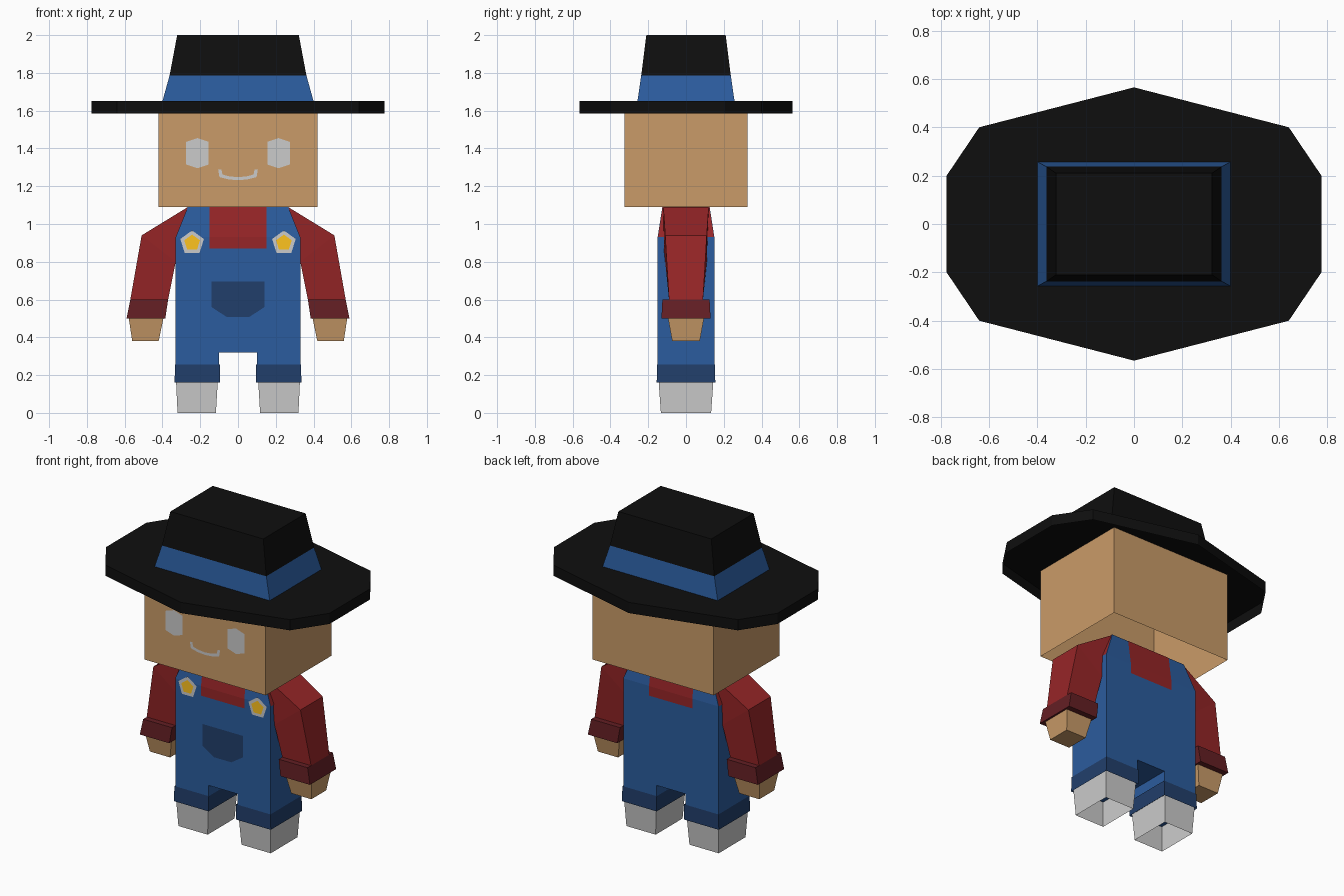
import bpy, bmesh, math

if "Cube" in bpy.data.objects:
    bpy.data.objects.remove(bpy.data.objects["Cube"])

COLORS = {
    "skin": (.59, .33, .14), "black": (.0045, .0045, .0045), "blue": (.024, .107, .342),
    "navy": (.0153, .049, .147), "red": (.307, .0185, .02), "maroon": (.126, .0135, .0175),
    "gold": (1, .55, .0135),
}
MATS = {}
for key, rgb in COLORS.items():
    MATS[key] = bpy.data.materials.new(key)
    MATS[key].diffuse_color = (*rgb, 1)


def finish(name, bm, color):
    me = bpy.data.meshes.new(name)
    bm.to_mesh(me)
    bm.free()
    if color:
        me.materials.append(MATS[color])
    ob = bpy.data.objects.new(name, me)
    bpy.context.collection.objects.link(ob)
    return ob


def loft(name, sections, color=None, side=1, caps=(0, 0)):
    """Bridge four-sided sections (xa, za, xb, zb, half depth); caps close first / last end."""
    bm = bmesh.new()
    rings = [[bm.verts.new((side * x, y, z)) for x, y, z in
              ((xa, -d, za), (xa, d, za), (xb, d, zb), (xb, -d, zb))]
             for xa, za, xb, zb, d in sections]
    for a, b in zip(rings, rings[1:]):
        for i in range(4):
            j = (i + 1) % 4
            bm.faces.new((a[i], a[j], b[j], b[i]))
    for ring, closed in zip((rings[0], rings[-1]), caps):
        if closed:
            bm.faces.new(ring)
    bmesh.ops.recalc_face_normals(bm, faces=bm.faces)
    return finish(name, bm, color)


def block(name, levels, color=None, caps=(0, 0)):
    """Centred tapered block from (z, half width, half depth) levels."""
    return loft(name, [(-x, z, x, z, d) for z, x, d in levels], color, 1, caps)


def prism(name, pts, start, depth, color=None, flat=False, skip=None):
    """Extrude an outline along y, or along z when flat; skip removes faces by centre."""
    bm = bmesh.new()
    f = bm.faces.new([bm.verts.new((u, v, start) if flat else (u, start, v)) for u, v in pts])
    ext = bmesh.ops.extrude_face_region(bm, geom=[f])["geom"]
    move = (0, 0, depth) if flat else (0, depth, 0)
    bmesh.ops.translate(bm, verts=[g for g in ext if isinstance(g, bmesh.types.BMVert)], vec=move)
    bmesh.ops.recalc_face_normals(bm, faces=bm.faces)
    if skip:
        gone = [f for f in bm.faces if skip(f.calc_center_median())]
        bmesh.ops.delete(bm, geom=gone, context='FACES')
    return finish(name, bm, color)


def sheet(name, outlines, out, color=None):
    """Flat faces from 3D outlines, all facing the direction out."""
    bm = bmesh.new()
    for pts in outlines:
        f = bm.faces.new([bm.verts.new(p) for p in pts])
        f.normal_update()
        if sum(a * b for a, b in zip(f.normal, out)) < 0:
            f.normal_flip()
    return finish(name, bm, color)


def mirrored(half):
    return half + [(-x, z) for x, z in reversed(half) if x]


def pentagon(cx, cz, r):
    return [(cx + r * math.sin(i * math.tau / 5), cz + r * math.cos(i * math.tau / 5)) for i in range(5)]


# Hat, with a brim that is open underneath
brim = mirrored([(0, -.565), (.64, -.4), (.775, -.2), (.775, .2), (.64, .4), (0, .565)])
prism("hat_brim", brim, 1.585, .067, "black", flat=True, skip=lambda c: c.z < 1.6)
block("hat_band", [(1.65, .4, .257), (1.787, .362, .237)], "blue")
block("hat_crown", [(1.787, .362, .237), (2, .322, .21)], "black", (0, 1))

# Head, open underneath, and flat face details
block("head", [(1.09, .42, .325), (1.65, .42, .325)], "skin")
FRONT = (0, -1, 0)
for s, tag in ((-1, "left"), (1, "right")):
    c = s * .215
    eye = [(c, 1.455), (c + .06, 1.435), (c + .06, 1.315), (c, 1.295),
           (c - .06, 1.315), (c - .06, 1.435)]
    sheet(tag + "_eye", [[(x, -.327, z) for x, z in eye]], FRONT)
outer = [(-.105, 1.288), (-.098, 1.248), (-.05, 1.236), (0, 1.232),
         (.05, 1.236), (.098, 1.248), (.105, 1.288)]
inner = [(-.088, 1.288), (-.082, 1.262), (-.045, 1.252), (0, 1.248),
         (.045, 1.252), (.082, 1.262), (.088, 1.288)]
sheet("mouth", [[(x, -.327, z) for x, z in (outer[i], outer[i + 1], inner[i + 1], inner[i])]
                for i in range(6)], FRONT)

# Overalls
prism("overalls", [(-.33, .17), (-.1, .17), (-.1, .32), (.1, .32), (.1, .17), (.33, .17),
                   (.33, .93), (-.33, .93)], -.15, .3, "blue", skip=lambda c: c.z > .92)
block("overall_straps", [(.93, .33, .15), (1.092, .265, .125)], "blue", (0, 1))
pocket = [(-.14, .695), (.14, .695), (.14, .56), (.06, .508), (-.06, .508), (-.14, .56)]
sheet("pocket", [[(x, -.152, z) for x, z in pocket]], FRONT, "navy")

# Shirt showing at the chest and back
for s, tag in ((-1, "front"), (1, "back")):
    rows = [(.87, .152), (.93, .152), (1.092, .127)]
    sheet("shirt_" + tag, [[(-.15, s * d0, z0), (.15, s * d0, z0), (.15, s * d1, z1), (-.15, s * d1, z1)]
                           for (z0, d0), (z1, d1) in zip(rows, rows[1:])], (0, s, 0), "red")

for s, tag in ((-1, "left_"), (1, "right_")):
    # Shirt at the shoulder side
    sheet(tag + "shirt_side", [[(s * .332, -.148, .93), (s * .332, .148, .93),
                                (s * .267, .123, 1.092), (s * .267, -.123, 1.092)]], (s, 0, 0), "red")
    # Strap buttons
    for part, r, y, col in (("button_rim", .066, -.153, None), ("button", .044, -.155, "gold")):
        sheet(tag + part, [[(x, y, z) for x, z in pentagon(s * .243, .9, r)]], FRONT, col)
    # Arms
    loft(tag + "sleeve", [(.265, 1.09, .265, .84, .12), (.51, .94, .33, .8, .11),
                          (.57, .6, .37, .6, .09)], "red", s)
    loft(tag + "sleeve_cuff", [(.57, .6, .37, .6, .125), (.59, .5, .385, .5, .13)], "maroon", s, (1, 1))
    loft(tag + "hand", [(.578, .5, .395, .5, .095), (.56, .38, .42, .38, .073)], "skin", s, (0, 1))
    # Trouser cuffs and shoes, open underneath
    loft(tag + "trouser_cuff", [(.095, .255, .333, .255, .154), (.095, .16, .336, .16, .155)],
         "navy", s)
    loft(tag + "shoe", [(.107, .17, .328, .17, .145), (.117, 0, .32, 0, .133)], None, s)

for m in bpy.data.materials:
    if m.users and not m.is_grease_pencil:
        m.use_nodes = True
        m.node_tree.nodes["Principled BSDF"].inputs["Base Color"].default_value = m.diffuse_color
